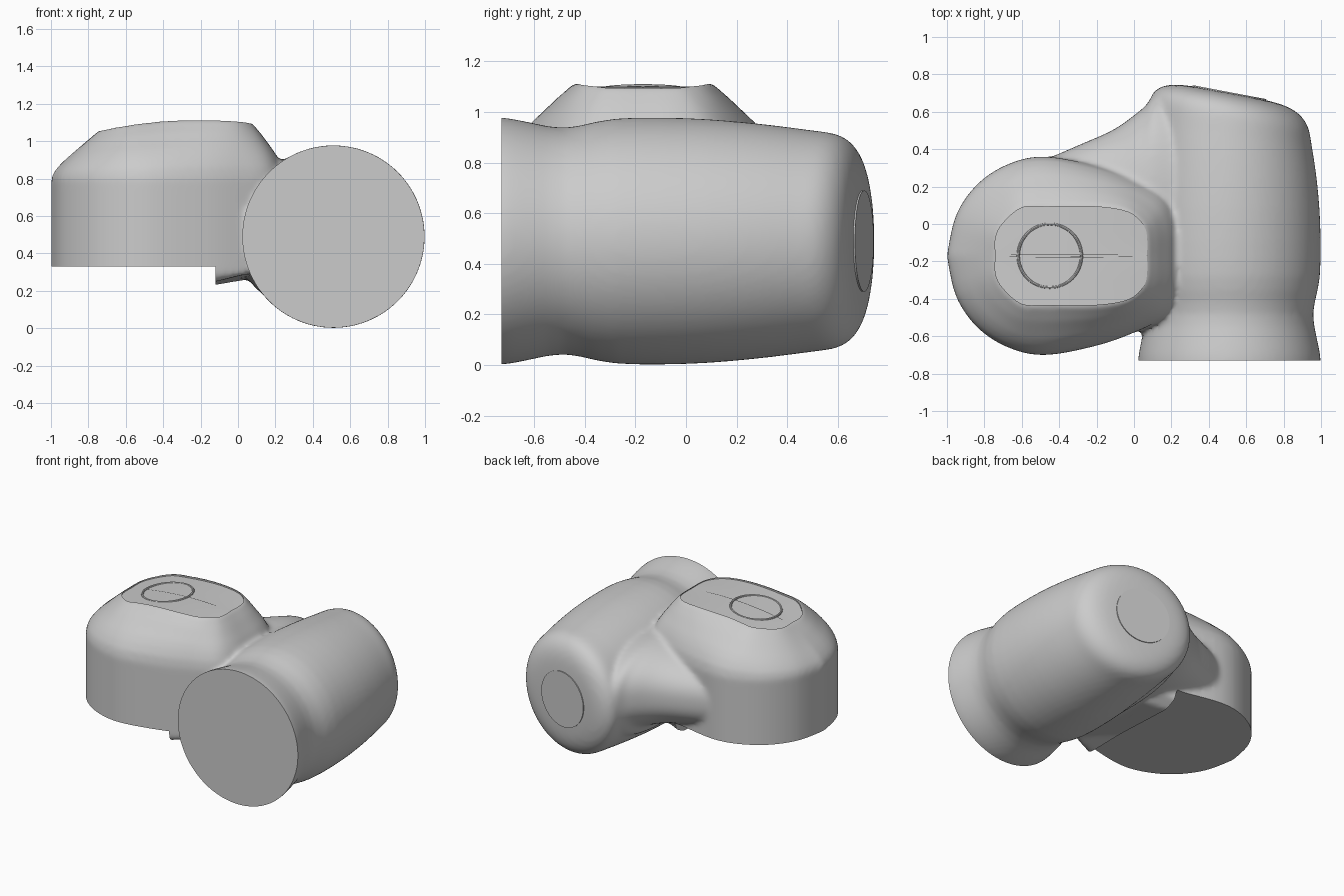
import bpy, bmesh, math
from mathutils import Vector

if "Cube" in bpy.data.objects:
    bpy.data.objects.remove(bpy.data.objects["Cube"], do_unlink=True)

grey = bpy.data.materials.new("light_grey")
grey.use_nodes = True
colour = (0.6, 0.6, 0.6, 1)
grey.diffuse_color = colour
grey.node_tree.nodes["Principled BSDF"].inputs["Base Color"].default_value = colour


def finish(bm, name):
    bmesh.ops.recalc_face_normals(bm, faces=bm.faces)
    mesh = bpy.data.meshes.new(name)
    bm.to_mesh(mesh)
    bm.free()
    mesh.materials.append(grey)
    obj = bpy.data.objects.new(name, mesh)
    bpy.context.collection.objects.link(obj)
    return obj


def loft(name, rings):
    """Closed skin through rings of equal point count."""
    bm = bmesh.new()
    loops = [[bm.verts.new(p) for p in ring] for ring in rings]
    for a, b in zip(loops, loops[1:]):
        for i in range(len(a)):
            j = (i + 1) % len(a)
            bm.faces.new((a[i], a[j], b[j], b[i]))
    bm.faces.new(loops[0])
    bm.faces.new(loops[-1])
    return finish(bm, name)


def select_only(*objs):
    bpy.ops.object.select_all(action='DESELECT')
    for o in objs:
        o.select_set(True)
    bpy.context.view_layer.objects.active = objs[0]


def curve_through(values, steps):
    """Catmull-Rom refinement of a list of tuples."""
    pts = [Vector(v) for v in values]
    out = []
    for i in range(len(pts) - 1):
        p0, p1, p2, p3 = (pts[max(0, min(len(pts) - 1, i + k))] for k in (-1, 0, 1, 2))
        for s in range(steps):
            t = s / steps
            out.append(p1 + (p2 - p0) * t / 2 + (2 * p0 - 5 * p1 + 4 * p2 - p3) * t * t / 2
                       + (3 * p1 - p0 - 3 * p2 + p3) * t ** 3 / 2)
    return out + [pts[-1]]


# Waisted tube along y, its back end tilted
SEG = 72
profile = [(-.9, .488, 0), (-.73, .488, 0), (-.65, .476, 0), (-.48, .448, 0), (-.28, .484, 0),
           (0, .486, 0), (.25, .468, .2), (.48, .44, .7), (.6, .42, 1), (.66, .37, 1),
           (.69, .29, 1), (.70, .18, 1)]
rings = []
for y, r, tilt in curve_through(profile, 3):
    ring = []
    for k in range(SEG):
        a = math.tau * k / SEG
        dx = r * math.cos(a)
        ring.append((.51 + dx, y - .19 * tilt * dx, .49 + r * math.sin(a)))
    rings.append(ring)
body = loft("joint_body", rings)

# Domed housing, blended from a wide outline to a narrow top outline
MID = -.17
wide = curve_through([(-1, 0), (-.95, .22), (-.83, .39), (-.66, .495), (-.47, .53),
                      (-.2, .48), (0, .41), (.17, .32), (.24, .18), (.25, 0)], 4)
narrow = curve_through([(-.74, 0), (-.74, .1), (-.7, .18), (-.6, .265), (-.47, .27),
                        (-.2, .27), (-.03, .24), (.05, .17), (.07, .1), (.07, 0)], 4)


def crown(x):
    return 1.116 - .2 * (x + .2) ** 2


def outline(t, height, squash=1):
    half = [w.lerp(n, t) for w, n in zip(wide, narrow)]
    both = [(p[0], p[1]) for p in half] + [(p[0], -p[1]) for p in half[-2:0:-1]]
    return [(x, MID + y * squash, height(x)) for x, y in both]


rings = [outline(0, lambda x: .29 - max(0, -x - .1) * .3), outline(0, lambda x: .6)]
for t, f in ((0, 0), (.06, .2), (.19, .38), (.33, .52), (.69, .8), (1, 1)):
    rings.append(outline(t, lambda x: .8 + f * (crown(x) - .8)))
for squash in (.6, .3, .02):
    rings.append(outline(1, crown, squash))
housing = loft("housing", rings)

# Neck joining the housing to the tube
rings = []
sections = [(-.6, -.5, .29, .32, .8), (-.3, -.55, .42, .31, .82), (-.1, -.58, .51, .29, .85),
            (.05, -.57, .62, .26, .87), (.15, -.54, .69, .18, .87), (.5, -.45, .55, .12, .85)]
for x, y0, y1, z0, z1 in curve_through([s for s in sections], 4):
    ring = []
    for k in range(SEG):
        c, s = math.cos(math.tau * k / SEG), math.sin(math.tau * k / SEG)
        c, s = (math.copysign(abs(v) ** .8, v) for v in (c, s))
        ring.append((x, (y0 + y1) / 2 + c * (y1 - y0) / 2, (z0 + z1) / 2 + s * (z1 - z0) / 2))
    rings.append(ring)
neck = loft("neck", rings)

# Fuse the parts into one blended casting
select_only(body, housing, neck)
bpy.ops.object.join()
remesh = body.modifiers.new("fuse", 'REMESH')
remesh.mode = 'VOXEL'
remesh.voxel_size = .016
blend = body.modifiers.new("blend", 'SMOOTH')
blend.factor = .5
blend.iterations = 10


def box(name, low, high):
    bm = bmesh.new()
    bmesh.ops.create_cube(bm, size=1)
    for v in bm.verts:
        v.co = [h if c > 0 else l for c, l, h in zip(v.co, low, high)]
    return finish(bm, name)


# Flat mating faces and the shallow recess in the crown
recess = [outline(1.0, lambda x: crown(x) - .014, s) for s in (.02, .5, .97)]
recess.append(outline(1.0, lambda x: 1.3, .97))
cutters = [box("front_cutter", (-.2, -1.2, -.3), (1.3, -.73, 1.3)),
           box("base_cutter", (-1.3, -1.1, -.3), (-.12, .9, .33)),
           loft("recess_cutter", recess)]
for cutter in cutters:
    cutter.hide_render = True
    cut = body.modifiers.new(cutter.name, 'BOOLEAN')
    cut.operation = 'DIFFERENCE'
    cut.solver = 'EXACT'
    cut.object = cutter
select_only(body)
for name in [m.name for m in body.modifiers]:
    bpy.ops.object.modifier_apply(modifier=name)
for cutter in cutters:
    bpy.data.objects.remove(cutter, do_unlink=True)
body.data.materials.clear()
body.data.materials.append(grey)

# Round cap on the tilted end of the tube
axis = Vector((.19, 1, 0)).normalized()
bpy.ops.mesh.primitive_cylinder_add(vertices=48, radius=.2, depth=.06,
                                    location=Vector((.51, .701, .49)) - axis * .026,
                                    rotation=axis.to_track_quat('Z', 'Y').to_euler())
end_cap = bpy.context.object
end_cap.name = "end_cap"

# Faint raised ring on the crown
bpy.ops.mesh.primitive_torus_add(major_radius=.17, minor_radius=.008, major_segments=48,
                                 minor_segments=8, location=(-.45, MID, crown(-.45) - .018),
                                 rotation=(0, -.1, 0))
crown_ring = bpy.context.object
crown_ring.name = "crown_ring"
for part in (end_cap, crown_ring):
    part.data.materials.append(grey)

select_only(body, end_cap, crown_ring)
bpy.ops.object.shade_smooth_by_angle(angle=math.radians(35))
